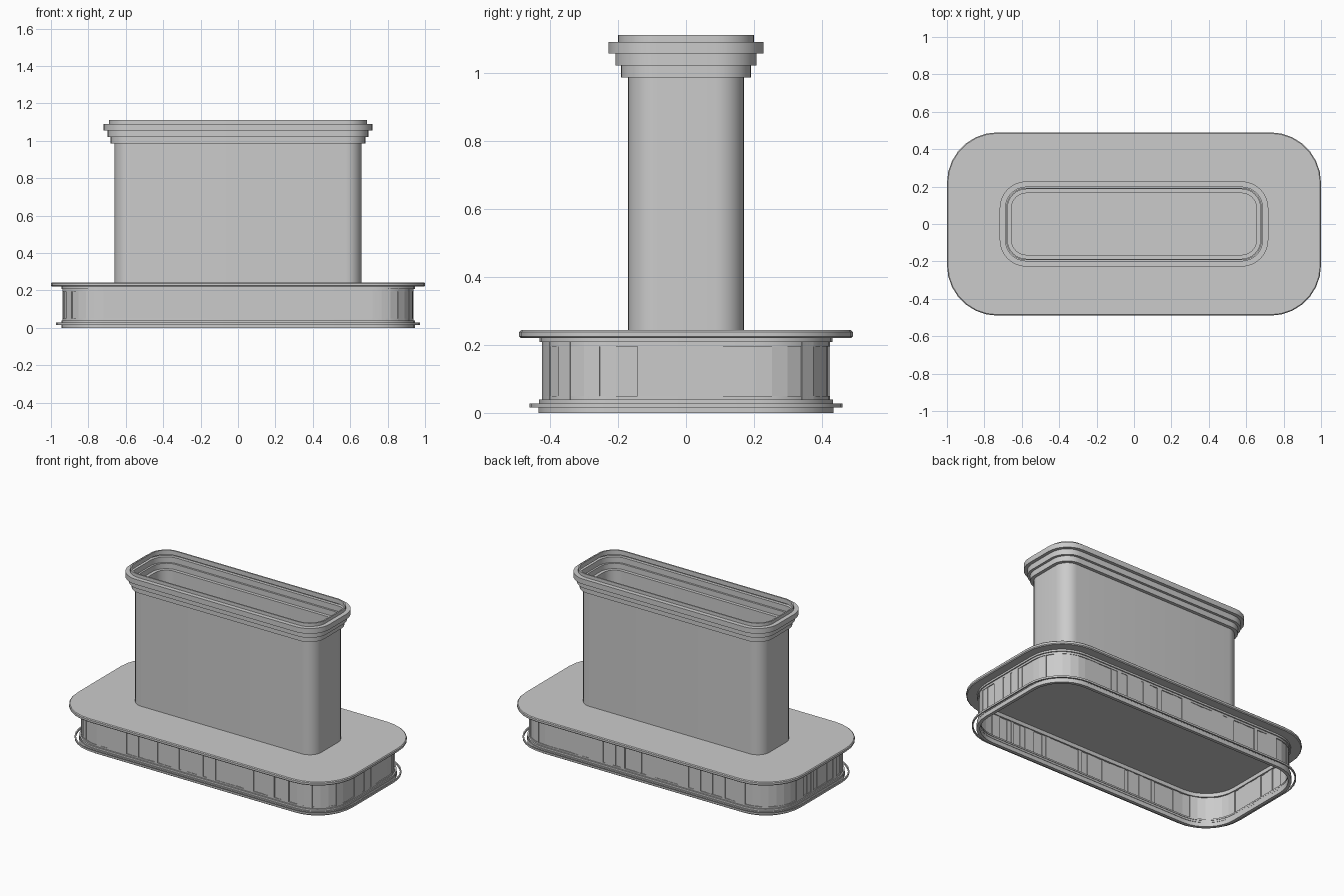
import bpy, bmesh, math, random

cube = bpy.data.objects.get("Cube")
if cube:
    bpy.data.objects.remove(cube, do_unlink=True)

grey = bpy.data.materials.new("plain_grey")
grey.use_nodes = True
grey.diffuse_color = (0.6, 0.6, 0.6, 1)
grey.node_tree.nodes["Principled BSDF"].inputs["Base Color"].default_value = (0.6, 0.6, 0.6, 1)


def rounded_rect(hx, hy, r, n):
    """Counter-clockwise outline of a rounded rectangle."""
    pts = []
    for i, (sx, sy) in enumerate([(1, 1), (-1, 1), (-1, -1), (1, -1)]):
        for k in range(n + 1):
            a = math.pi / 2 * (i + k / n)
            pts.append((sx * (hx - r) + r * math.cos(a), sy * (hy - r) + r * math.sin(a)))
    return pts


def finish(name, bm, angle=35):
    bmesh.ops.recalc_face_normals(bm, faces=bm.faces)
    mesh = bpy.data.meshes.new(name)
    bm.to_mesh(mesh)
    bm.free()
    obj = bpy.data.objects.new(name, mesh)
    bpy.context.collection.objects.link(obj)
    mesh.materials.append(grey)
    bpy.ops.object.select_all(action='DESELECT')
    obj.select_set(True)
    bpy.context.view_layer.objects.active = obj
    bpy.ops.object.shade_smooth_by_angle(angle=math.radians(angle))
    return obj


def sweep(name, hx, hy, r, profile, n=8, capped=False):
    """Carry an (outset, height) profile round a rounded rectangle."""
    bm = bmesh.new()
    loops = [[bm.verts.new((x, y, z)) for x, y in rounded_rect(hx + o, hy + o, r + o, n)]
             for o, z in profile]
    pairs = list(zip(loops, loops[1:]))
    if capped:
        bm.faces.new(loops[0])
        bm.faces.new(loops[-1])
    else:
        pairs.append((loops[-1], loops[0]))
    for a, b in pairs:
        for i in range(len(a)):
            j = (i + 1) % len(a)
            bm.faces.new((a[i], a[j], b[j], b[i]))
    return finish(name, bm)


def band(name, hx, hy, r, width, z0, z1, n=8):
    return sweep(name, hx, hy, r, [(0, z0), (0, z1), (-width, z1), (-width, z0)], n)


# Duct and its stepped collar, one thin hollow shell
sweep("duct", 0.66, 0.17, 0.085, [
    (0, 0.235), (0, 0.985), (0.021, 0.985), (0.021, 1.02), (0.037, 1.02),
    (0.037, 1.056), (0.058, 1.056), (0.058, 1.09), (0.03, 1.09), (0.03, 1.111),
    (0.021, 1.111), (0.021, 1.082), (0.048, 1.082), (0.048, 1.064), (0.028, 1.064),
    (0.028, 1.028), (0.016, 1.028), (0.016, 0.993), (-0.005, 0.993), (-0.005, 0.235)])

# Wide plate with a softened edge
sweep("top_plate", 1.0, 0.49, 0.27, [
    (-0.005, 0.22), (0, 0.225), (0, 0.238), (-0.005, 0.243)], 7, True)

# Mouldings above and below the slatted wall
band("upper_moulding", 0.945, 0.43, 0.225, 0.018, 0.208, 0.22)
band("upper_fillet", 0.938, 0.423, 0.22, 0.012, 0.195, 0.208)
band("lower_fillet", 0.938, 0.423, 0.22, 0.012, 0.04, 0.05)
band("lower_moulding", 0.945, 0.432, 0.225, 0.018, 0.028, 0.04)
band("foot_band", 0.945, 0.434, 0.225, 0.02, 0, 0.026)

# Thin loose hoop round the foot
band("foot_hoop", 0.972, 0.46, 0.25, 0.008, 0.016, 0.028)

# Slatted wall, open underneath: narrow upright strips at slightly uneven depth
random.seed(4)
outline = rounded_rect(0.935, 0.42, 0.215, 7)
bm = bmesh.new()
rim = []
for i, (x0, y0) in enumerate(outline):
    x1, y1 = outline[(i + 1) % len(outline)]
    length = math.hypot(x1 - x0, y1 - y0)
    nx, ny = (y1 - y0) / length, (x0 - x1) / length
    cuts = [0, 1]
    if length > 0.1:
        count = round(length / 0.034)
        cuts = [0] + [(k + random.uniform(-0.3, 0.3)) / count for k in range(1, count)] + [1]
    for a, b in zip(cuts, cuts[1:]):
        d = random.choice((-0.003, 0, 0.003))
        for t in (a, b):
            rim.append((x0 + (x1 - x0) * t + nx * d, y0 + (y1 - y0) * t + ny * d))
low = [bm.verts.new((x, y, 0.03)) for x, y in rim]
high = [bm.verts.new((x, y, 0.22)) for x, y in rim]
for i in range(len(rim)):
    j = (i + 1) % len(rim)
    bm.faces.new((low[i], low[j], high[j], high[i]))
finish("slatted_wall", bm, 10)
